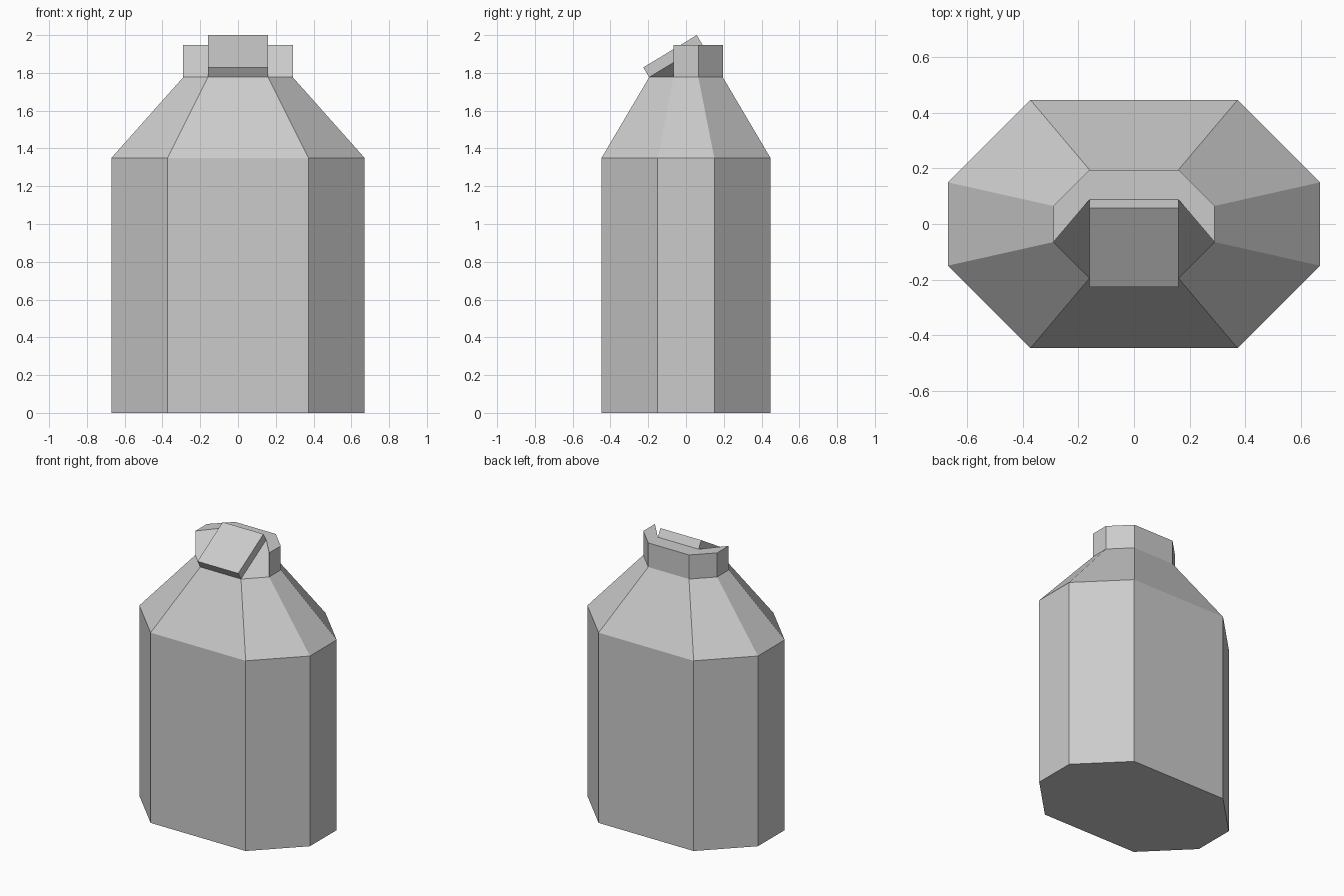
import bpy
import bmesh

if "Cube" in bpy.data.objects:
    bpy.data.objects.remove(bpy.data.objects["Cube"])


def octagon(half_x, half_y, cut, z):
    """Rectangle with cut corners, counter-clockwise, starting at front right."""
    quarter = [(half_x - cut, -half_y), (half_x, -half_y + cut)]
    right = quarter + [(x, -y) for x, y in reversed(quarter)]
    left = [(-x, y) for x, y in reversed(right)]
    return [(x, y, z) for x, y in right + left]


def make_ring(bm, points):
    return [bm.verts.new(p) for p in points]


def loft(bm, low, high, skip=()):
    """Join two rings with quads; left quads start one corner on, so folds mirror."""
    n = len(low)
    for i in range(n):
        if i in skip:
            continue
        j = (i + 1) % n
        quad = [low[i], low[j], high[j], high[i]]
        if low[i].co.x < 0:
            quad = quad[1:] + quad[:1]
        bm.faces.new(quad)


bm = bmesh.new()

# Body, shoulder and neck base
base = make_ring(bm, octagon(0.67, 0.447, 0.297, 0))
shoulder = make_ring(bm, octagon(0.67, 0.447, 0.297, 1.35))
neck = make_ring(bm, octagon(0.29, 0.195, 0.13, 1.777))

# Neck rim: the two front corners are pushed back to make a sloping front
rim_points = octagon(0.29, 0.195, 0.13, 1.948)
for i in (0, 7):
    x, y, z = rim_points[i]
    rim_points[i] = (x, 0.088, z)
rim = make_ring(bm, rim_points)

bm.faces.new(base[::-1])
loft(bm, base, shoulder)
loft(bm, shoulder, neck)
loft(bm, neck, rim, skip=(7,))
bm.faces.new(rim)

# Tilted lid raised out of the sloping front
lid_low = [neck[7], neck[0], rim[0], rim[7]]
lid_high = make_ring(bm, [(v.co.x, v.co.y - 0.031, v.co.z + 0.052) for v in lid_low])
loft(bm, lid_low, lid_high)
bm.faces.new(lid_high)

mesh = bpy.data.meshes.new("bottle")
bm.to_mesh(mesh)
bm.free()
bottle = bpy.data.objects.new("bottle", mesh)
bpy.context.collection.objects.link(bottle)
